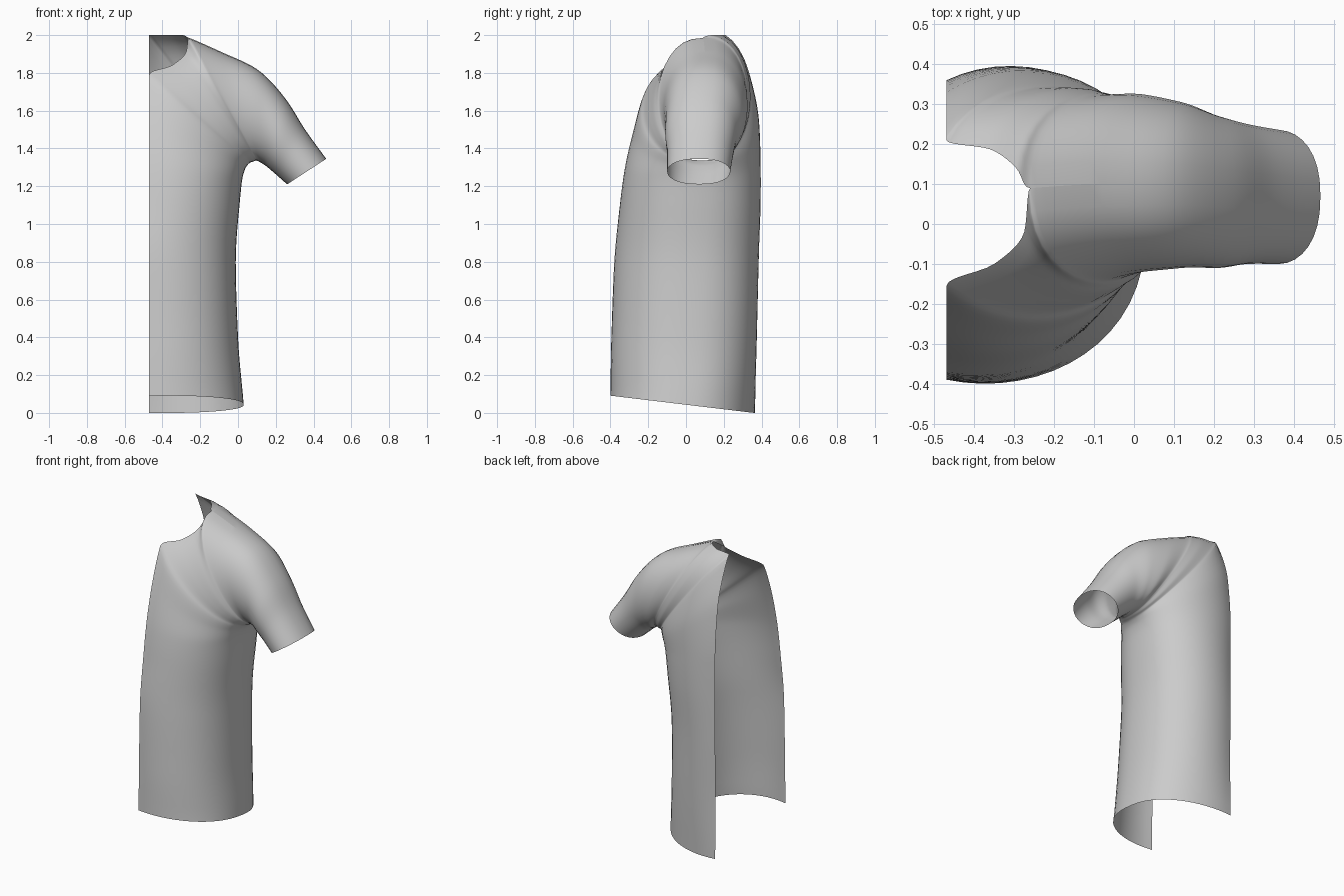
import bpy, bmesh, math

if "Cube" in bpy.data.objects:
    bpy.data.objects.remove(bpy.data.objects["Cube"])

CENTRE = -0.47   # cut plane down the middle of the shirt
POWER = 0.85     # squareness of the cross-sections
STEPS, ARC = 6, 16


# Every section runs from the front edge, round the underarm line, to the back edge:
# underarm x, z, middle y, front edge x, y, z, back edge x, y, z, front depth, back depth
def body(ox, oz, ym, fy, fz, by, bz, df, db):
    return (ox, oz, ym, CENTRE, fy, fz, CENTRE, by, bz, df, db)


def sleeve(ox, oz, ym, ix, iz, df, db):
    return (ox, oz, ym, ix, ym, iz, ix, ym, iz, df, db)


sections = [
    # torso, hem to neck
    body(0.03, 0.05, 0.00, -0.39, 0.09, 0.36, 0.00, 0.40, 0.365),
    body(0.00, 0.40, 0.02, -0.385, 0.40, 0.355, 0.40, 0.415, 0.355),
    body(-0.012, 0.80, 0.04, -0.375, 0.80, 0.36, 0.80, 0.42, 0.345),
    body(0.008, 1.10, 0.06, -0.34, 1.10, 0.36, 1.12, 0.41, 0.335),
    body(0.025, 1.25, 0.07, -0.31, 1.30, 0.36, 1.35, 0.395, 0.325),
    body(0.045, 1.305, 0.08, -0.25, 1.55, 0.33, 1.70, 0.36, 0.305),
    body(0.065, 1.325, 0.085, -0.155, 1.79, 0.21, 2.00, 0.32, 0.26),
    # neckline, fanning out from the armpit
    (0.08, 1.33, 0.09, -0.35, -0.10, 1.84, -0.36, 0.187, 2.0, 0.285, 0.25),
    (0.095, 1.335, 0.09, -0.275, -0.02, 1.91, -0.295, 0.14, 2.0, 0.255, 0.24),
    # shoulder and sleeve
    sleeve(0.105, 1.333, 0.09, -0.26, 1.985, 0.235, 0.235),
    sleeve(0.12, 1.325, 0.10, -0.08, 1.907, 0.22, 0.225),
    sleeve(0.14, 1.313, 0.10, 0.10, 1.82, 0.21, 0.205),
    sleeve(0.175, 1.285, 0.09, 0.25, 1.665, 0.20, 0.18),
    sleeve(0.215, 1.25, 0.08, 0.355, 1.50, 0.18, 0.17),
    sleeve(0.26, 1.21, 0.07, 0.467, 1.345, 0.17, 0.165),
]


def tangent(col, i):
    if i == 0:
        return col[1] - col[0]
    if i == len(col) - 1:
        return col[i] - col[i - 1]
    a, b = col[i] - col[i - 1], col[i + 1] - col[i]
    return 2 * a * b / (a + b) if a * b > 0 else 0.0


def blend(col, i, t):
    """Smooth interpolation that never overshoots the given values."""
    return ((2*t**3 - 3*t*t + 1) * col[i] + (t**3 - 2*t*t + t) * tangent(col, i)
            + (3*t*t - 2*t**3) * col[i + 1] + (t**3 - t*t) * tangent(col, i + 1))


def half_arc(ox, oz, ym, edge, depth, side):
    """Points from the underarm line to the front (side -1) or back (side 1) edge."""
    ex, ey, ez = edge
    ratio = min(1.0, max(0.0, side * (ey - ym) / depth))
    end = math.pi - math.asin(ratio ** (1 / POWER))
    points = []
    for k in range(ARC + 1):
        a = end * k / ARC
        t = (1 - math.cos(a)) / (1 - math.cos(end))
        y = ym + side * depth * max(0.0, math.sin(a)) ** POWER
        points.append((ox + (ex - ox) * t, y, oz + (ez - oz) * t))
    return points


columns = list(zip(*sections))
rows = []
for i in range(len(sections) - 1):
    last = i == len(sections) - 2
    for s in range(STEPS + (1 if last else 0)):
        v = [blend(c, i, s / STEPS) for c in columns]
        front = half_arc(v[0], v[1], v[2], v[3:6], v[9], -1)
        back = half_arc(v[0], v[1], v[2], v[6:9], v[10], 1)
        rows.append(front[::-1] + back[1:])

# straight sloping hem
rows[0] = [(x, y, max(0.0, 0.09 * (0.36 - y) / 0.75)) for x, y, z in rows[0]]

bm = bmesh.new()
grid = [[bm.verts.new(p) for p in row] for row in rows]
for lower, upper in zip(grid, grid[1:]):
    for j in range(len(lower) - 1):
        bm.faces.new((lower[j], lower[j + 1], upper[j + 1], upper[j]))
bmesh.ops.remove_doubles(bm, verts=bm.verts, dist=0.0005)  # close the sleeve top
for f in bm.faces:
    f.smooth = True

mesh = bpy.data.meshes.new("half_shirt")
bm.to_mesh(mesh)
bm.free()
cloth = bpy.data.materials.new("grey cloth")
cloth.diffuse_color = (0.6, 0.6, 0.6, 1)
cloth.use_nodes = True
cloth.node_tree.nodes["Principled BSDF"].inputs["Base Color"].default_value = cloth.diffuse_color
mesh.materials.append(cloth)
bpy.context.collection.objects.link(bpy.data.objects.new("half_shirt", mesh))
